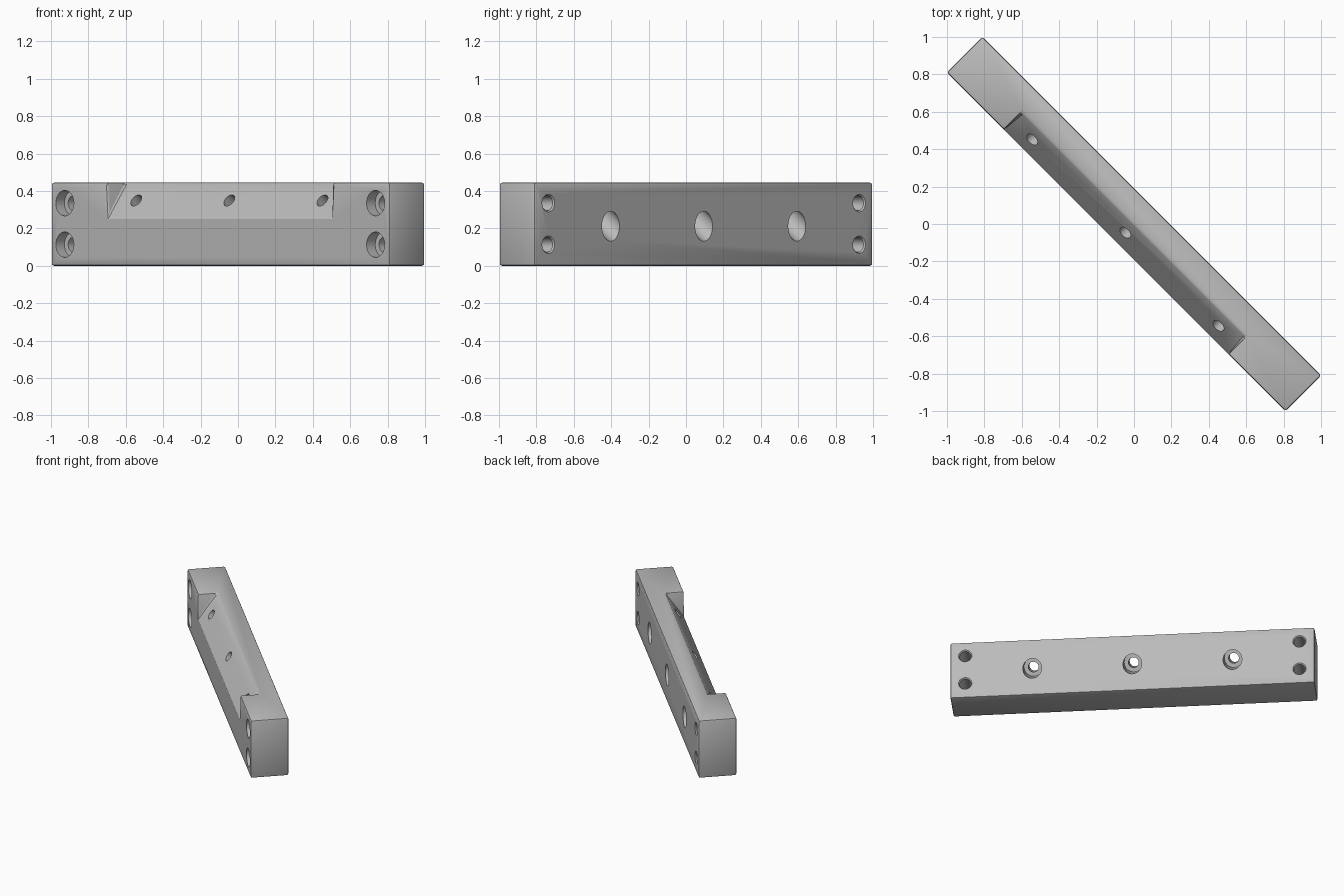
import bpy, bmesh, math
from mathutils import Matrix, Vector

if "Cube" in bpy.data.objects:
    bpy.data.objects.remove(bpy.data.objects["Cube"])

L, T, H = 2.56, 0.269, 0.445      # bar length, thickness, height
NOTCH = 0.848                     # half length of the sloped notch
NOTCH_Z, NOTCH_V = 0.25, 0.0      # notch foot on the front, notch edge on top

metal = bpy.data.materials.new("grey metal")
metal.diffuse_color = (0.5, 0.5, 0.5, 1)
metal.use_nodes = True
metal.node_tree.nodes["Principled BSDF"].inputs["Base Color"].default_value = metal.diffuse_color


def make_object(name, bm):
    bmesh.ops.recalc_face_normals(bm, faces=bm.faces)
    mesh = bpy.data.meshes.new(name)
    bm.to_mesh(mesh)
    bm.free()
    ob = bpy.data.objects.new(name, mesh)
    bpy.context.collection.objects.link(ob)
    mesh.materials.append(metal)
    return ob


def prism(name, profile, half):
    """Extrude a (y, z) profile along x from -half to half."""
    bm = bmesh.new()
    face = bm.faces.new([bm.verts.new((-half, y, z)) for y, z in profile])
    ext = bmesh.ops.extrude_face_region(bm, geom=[face])
    moved = [g for g in ext["geom"] if isinstance(g, bmesh.types.BMVert)]
    bmesh.ops.translate(bm, verts=moved, vec=(2 * half, 0, 0))
    return make_object(name, bm)


def turned(name, origin, axis, profile, sides=40):
    """Closed solid of revolution from (distance along axis, radius) pairs."""
    bm = bmesh.new()
    rot = Vector((0, 0, 1)).rotation_difference(Vector(axis)).to_matrix().to_4x4()
    place = Matrix.Translation(origin) @ rot
    rings = []
    for d, r in profile:
        rings.append([bm.verts.new(place @ Vector((r * math.cos(a), r * math.sin(a), d)))
                      for a in (2 * math.pi * i / sides for i in range(sides))])
    for a, b in zip(rings, rings[1:]):
        for i in range(sides):
            j = (i + 1) % sides
            bm.faces.new((a[i], a[j], b[j], b[i]))
    bm.faces.new(rings[0])
    bm.faces.new(rings[-1])
    return make_object(name, bm)


def cut(ob, cutter):
    m = ob.modifiers.new("cut", "BOOLEAN")
    m.operation, m.solver, m.object = "DIFFERENCE", "EXACT", cutter
    cutter.hide_render = True
    cutter.hide_set(True)


# Bar with softened edges
f, b = -T / 2, T / 2
bar = prism("mounting_bar", [(f, 0), (b, 0), (b, H), (f, H)], L / 2)

# Sloped notch along the top front edge
dy, dz = NOTCH_V - f, H - NOTCH_Z
e = 0.3
notch = prism("notch_cutter", [(f - e * dy, NOTCH_Z - e * dz),
                               (NOTCH_V + e * dy, H + e * dz),
                               (f - e * dy, H + e * dz)], NOTCH)
cut(bar, notch)
bev = bar.modifiers.new("soft edges", "BEVEL")
bev.width, bev.segments = 0.012, 2
bev.limit_method, bev.angle_limit = "ANGLE", math.radians(40)

# Counterbored corner holes, straight through
cutters = [notch]
for u in (-1.175, 1.175):
    for z in (0.113, 0.335):
        cutters.append(turned("corner_hole_cutter", (u, f, z), (0, 1, 0),
                              [(-0.05, 0.068), (0.065, 0.068), (0.065, 0.04),
                               (T - 0.008, 0.04), (T + 0.002, 0.049), (T + 0.05, 0.049)]))
        cut(bar, cutters[-1])

# Stepped holes square to the slope, widening towards the back
axis = Vector((0, dz, -dy)).normalized()
for u in (-0.704, 0, 0.704):
    cutters.append(turned("slope_hole_cutter", (u, (f + NOTCH_V) / 2, (NOTCH_Z + H) / 2 + 0.003), axis,
                          [(-0.05, 0.036), (0.12, 0.036), (0.12, 0.066), (0.42, 0.066)]))
    cut(bar, cutters[-1])

# Bake the cuts, drop the cutters, shade, and turn the bar
bpy.ops.object.select_all(action="DESELECT")
bpy.context.view_layer.objects.active = bar
bar.select_set(True)
bpy.ops.object.convert(target="MESH")
for c in cutters:
    bpy.data.objects.remove(c)
bpy.ops.object.shade_smooth_by_angle(angle=math.radians(30))
bar.data.transform(Matrix.Rotation(math.radians(-45), 4, "Z"))
